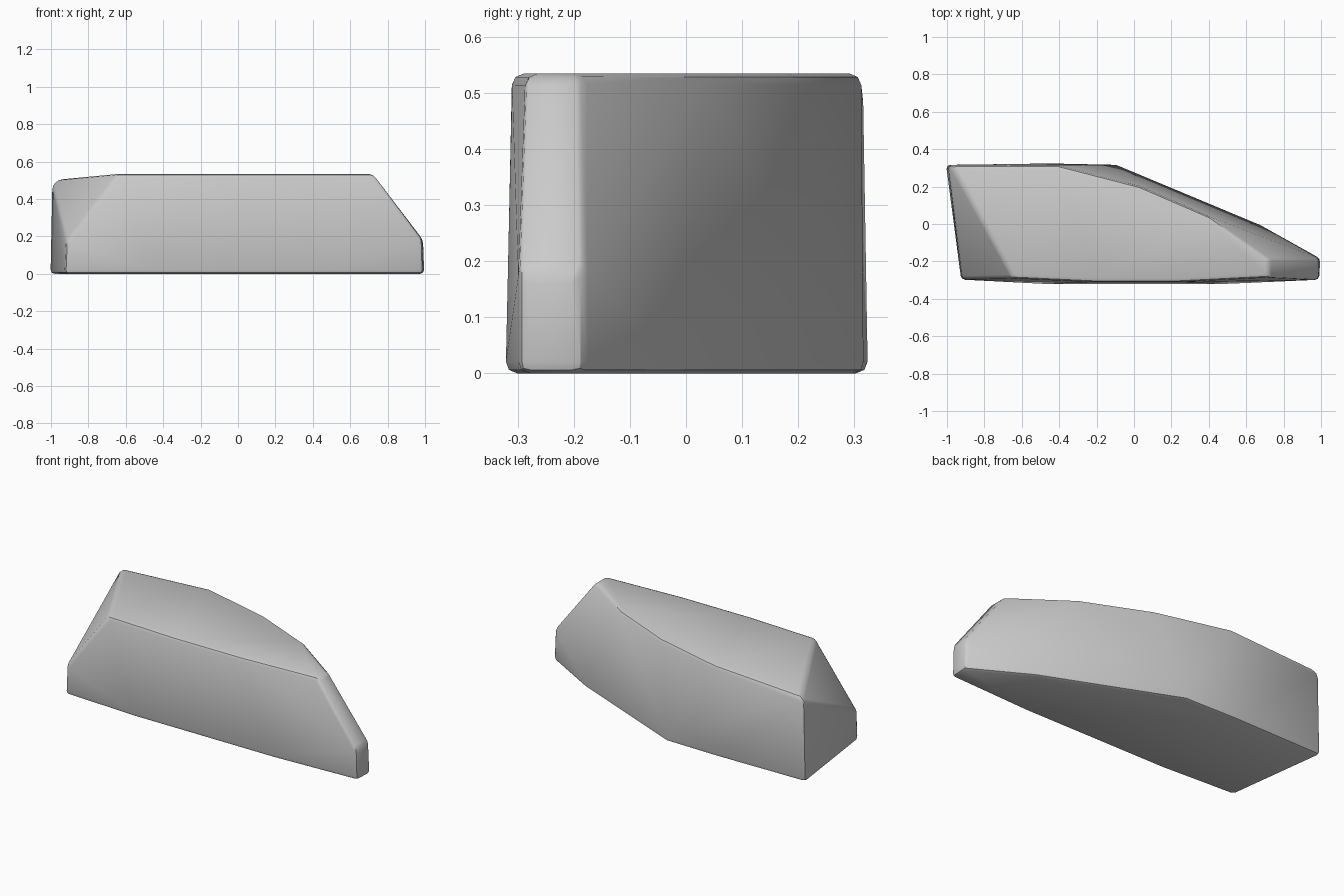
import bpy, bmesh, math

if "Cube" in bpy.data.objects:
    bpy.data.objects.remove(bpy.data.objects["Cube"])

# Outlines of the slab (x, y, z), counter-clockwise from the front left
base = [(-0.925, -0.297), (-0.46, -0.322), (0.46, -0.322), (0.99, -0.298),
        (0.997, -0.185), (0.66, 0.005), (-0.09, 0.318), (-0.42, 0.324), (-1.005, 0.316)]
rim = [(-0.645, -0.29, 0.534), (-0.22, -0.31, 0.534), (0.23, -0.31, 0.534),
       (0.72, -0.285, 0.534), (0.72, -0.19, 0.534), (0.40, 0.04, 0.534),
       (0.03, 0.20, 0.534), (-0.40, 0.312, 0.534), (-0.97, 0.312, 0.503)]
# Upper ends of the short upright faces at the two tips
tips = [(-0.918, -0.297, 0.17), (0.985, -0.298, 0.18), (0.99, -0.185, 0.18),
        (-0.995, 0.316, 0.48)]

bm = bmesh.new()
for p in [(x, y, 0) for x, y in base] + rim + tips:
    bm.verts.new(p)
hull = bmesh.ops.convex_hull(bm, input=bm.verts[:])
loose = [v for v in bm.verts if not v.link_faces]
bmesh.ops.delete(bm, geom=loose, context='VERTS')
bmesh.ops.dissolve_limit(bm, angle_limit=math.radians(1.5),
                         verts=bm.verts[:], edges=bm.edges[:])
bmesh.ops.recalc_face_normals(bm, faces=bm.faces[:])

mesh = bpy.data.meshes.new("stone_slab")
bm.to_mesh(mesh)
bm.free()
slab = bpy.data.objects.new("stone_slab", mesh)
bpy.context.collection.objects.link(slab)

# Worn, softened edges
bevel = slab.modifiers.new("worn_edges", 'BEVEL')
bevel.width = 0.022
bevel.segments = 2
bevel.limit_method = 'ANGLE'
bevel.angle_limit = math.radians(32)

bpy.context.view_layer.objects.active = slab
slab.select_set(True)
bpy.ops.object.modifier_apply(modifier="worn_edges")
bpy.ops.object.shade_smooth_by_angle(angle=math.radians(30))
